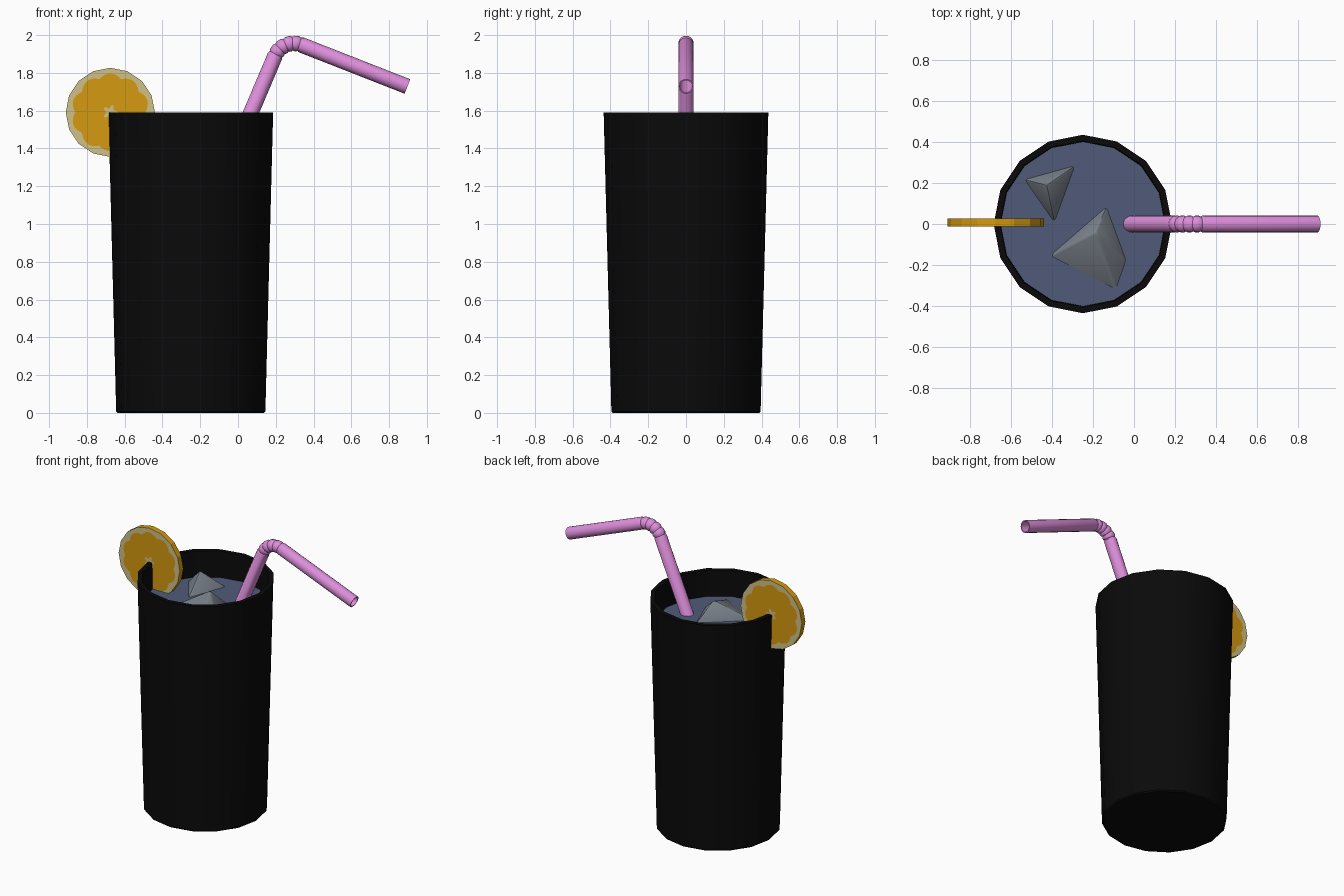
import bpy, bmesh, math
from mathutils import Vector

if "Cube" in bpy.data.objects:
    bpy.data.objects.remove(bpy.data.objects["Cube"])


def material(name, rgb):
    m = bpy.data.materials.new(name)
    m.diffuse_color = (*rgb, 1)
    m.use_nodes = True
    m.node_tree.nodes["Principled BSDF"].inputs["Base Color"].default_value = m.diffuse_color
    return m


BLACK = material("black glass", (0.003, 0.003, 0.003))
DRINK = material("slate blue drink", (0.08, 0.105, 0.19))
ICE = material("grey ice", (0.19, 0.215, 0.25))
PINK = material("pink straw", (0.72, 0.27, 0.70))
ORANGE = material("orange flesh", (0.66, 0.32, 0.005))
PITH = material("pale pith", (0.63, 0.53, 0.24))

GX, SIDES = -0.25, 16           # glass axis and facet count
LEVEL = 1.41                    # drink surface height


def finish(name, bm, mats, angle=30):
    bmesh.ops.recalc_face_normals(bm, faces=bm.faces)
    me = bpy.data.meshes.new(name)
    bm.to_mesh(me)
    bm.free()
    ob = bpy.data.objects.new(name, me)
    bpy.context.collection.objects.link(ob)
    for m in mats:
        me.materials.append(m)
    bpy.ops.object.select_all(action='DESELECT')
    ob.select_set(True)
    bpy.context.view_layer.objects.active = ob
    bpy.ops.object.shade_smooth_by_angle(angle=math.radians(angle))
    return ob


def loft(bm, rings, mat_rule=lambda i: 0):
    """Skin a list of closed point rings and cap both ends."""
    vs = [[bm.verts.new(p) for p in r] for r in rings]
    n = len(vs[0])
    for i in range(len(vs) - 1):
        for j in range(n):
            k = (j + 1) % n
            f = bm.faces.new((vs[i][j], vs[i][k], vs[i + 1][k], vs[i + 1][j]))
            f.material_index = mat_rule(i)
    for ring, i in ((vs[0], -1), (vs[-1], len(rings) - 1)):
        bm.faces.new(ring).material_index = mat_rule(i)


def lathe(name, profile, mat):
    bm = bmesh.new()
    loft(bm, [[(GX + r * math.cos(j * math.tau / SIDES),
                r * math.sin(j * math.tau / SIDES), z) for j in range(SIDES)]
              for r, z in profile])
    return finish(name, bm, [mat])


# Tumbler with inner wall, and the drink inside it
lathe("glass", [(0.388, 0), (0.395, 0.008), (0.436, 1.59), (0.406, 1.59), (0.367, 0.06)], BLACK)
lathe("drink", [(0.366, 0.065), (0.4015, LEVEL)], DRINK)

# Bendy straw: straight, ridged bend, straight, then back inside the open end
A0, A1, BEND = math.radians(67), math.radians(-21), 0.108
start = Vector((0.196, 0, 1.89))
path = [(start + Vector((math.cos(A0), 0, math.sin(A0))) * -1.9, A0, 0.041)]
centre = start + Vector((math.sin(A0), 0, -math.cos(A0))) * BEND
STEPS = 18
for i in range(STEPS + 1):
    a = A0 + (A1 - A0) * i / STEPS
    p = centre + Vector((-math.sin(a), 0, math.cos(a))) * BEND
    path.append((p, a, 0.036 if i % 4 == 1 else 0.041))
bend_end = path[-1][0]
tip = Vector((0.897, 0, 1.728))
path += [(tip, A1, 0.041), (tip, A1, 0.034), (bend_end, A1, 0.034)]
bm = bmesh.new()
loft(bm, [[p + (Vector((-math.sin(a), 0, math.cos(a))) * math.cos(t)
                + Vector((0, 1, 0)) * math.sin(t)) * r
           for t in (j * math.tau / 16 for j in range(16))] for p, a, r in path])
finish("straw", bm, [PINK])

# Orange slice: round disc on the rim, faces split into pith, flesh and rind
N, R = 80, 0.236


def ring(radius, y):
    return [(-0.676 + radius(t) * math.cos(t), y, 1.591 + radius(t) * math.sin(t))
            for t in (j * math.tau / N for j in range(N))]


def outer(t):                   # sixteen-sided outline
    h = math.pi / 16
    return R * math.cos(h) / math.cos((t + 1e-6) % (2 * h) - h)


def flesh(t):
    return 0.185 + 0.021 * abs(math.sin(5 * t))


def core(t):
    return 0.030 + 0.010 * math.cos(5 * t)


Y0, Y1 = -0.012, 0.027
bm = bmesh.new()
loft(bm, [ring(core, Y0), ring(flesh, Y0), ring(outer, Y0),
          ring(outer, Y1), ring(flesh, Y1), ring(core, Y1)],
     lambda i: {0: 0, 2: 0, 4: 0}.get(i, 1))
finish("orange_slice", bm, [ORANGE, PITH], 20)


# Ice chunks: bevelled corners poking out of the drink
def ice(name, apex, base):
    bm = bmesh.new()
    top = bm.verts.new(apex)
    low = [bm.verts.new((x, y, LEVEL - 0.012)) for x, y in base]
    bm.faces.new(low)
    for i, v in enumerate(low):
        bm.faces.new((v, low[(i + 1) % len(low)], top))
    bmesh.ops.bevel(bm, geom=list(bm.edges), offset=0.012, segments=2,
                    profile=0.5, affect='EDGES')
    finish(name, bm, [ICE], 40)


ice("ice_small", (-0.427, 0.19, 1.525), [(-0.545, 0.22), (-0.385, -0.01), (-0.275, 0.295)])
ice("ice_large", (-0.188, -0.037, 1.535),
    [(-0.43, -0.165), (-0.08, -0.345), (-0.025, -0.19), (-0.13, 0.095)])
